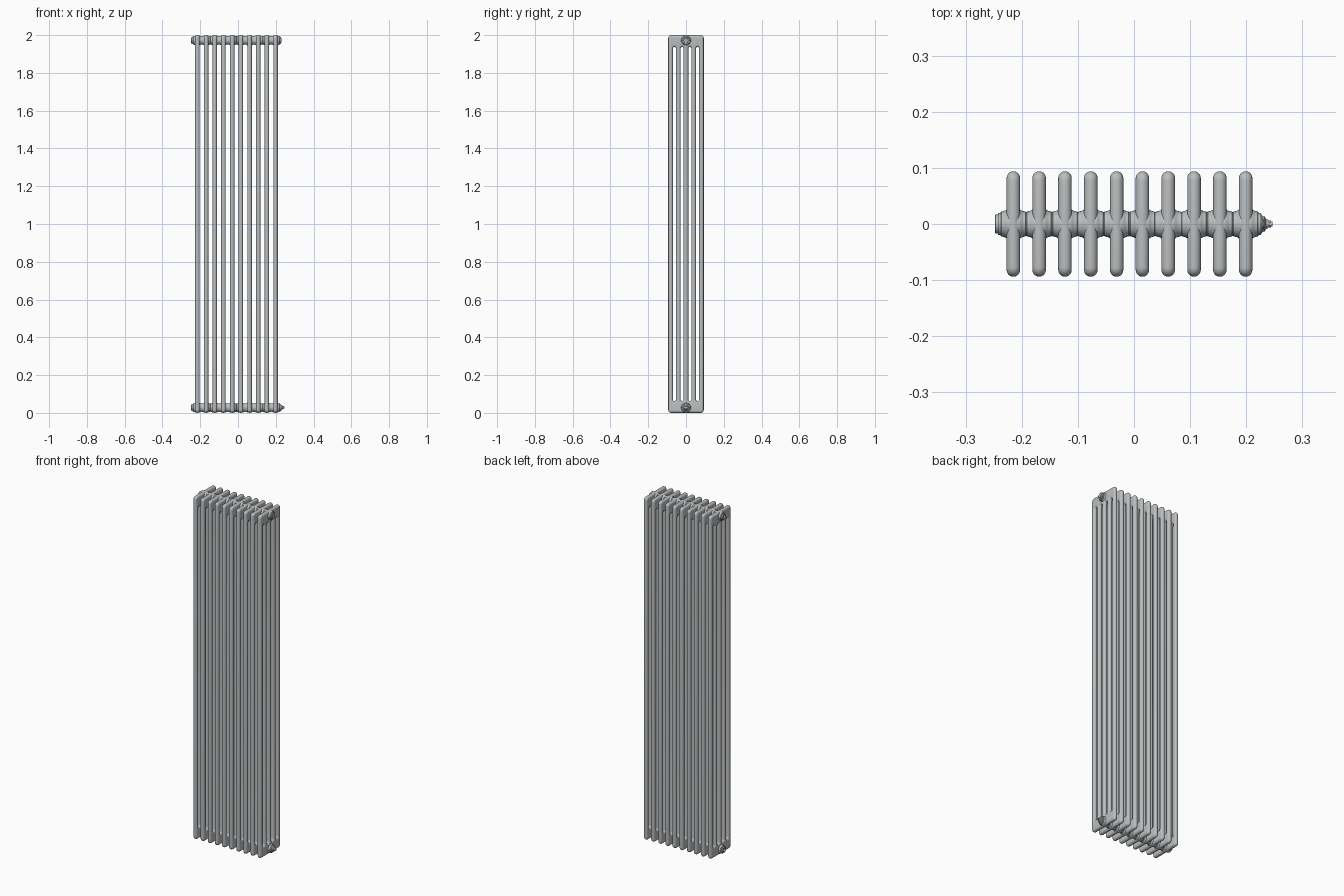
import bpy, bmesh, math
from mathutils import Matrix

cube = bpy.data.objects.get("Cube")
if cube:
    bpy.data.objects.remove(cube, do_unlink=True)

COUNT, PITCH, FIRST_X = 10, 0.046, -0.215
TUBE_R, COLUMN_GAP = 0.012, 0.0407
HUB_LOW, HUB_HIGH = 0.028, 1.972

grey = bpy.data.materials.new("light_grey_enamel")
grey.use_nodes = True
COLOUR = (0.50, 0.52, 0.53, 1)
grey.diffuse_color = COLOUR
grey.node_tree.nodes["Principled BSDF"].inputs["Base Color"].default_value = COLOUR


def add_object(name, data):
    ob = bpy.data.objects.new(name, data)
    bpy.context.collection.objects.link(ob)
    return ob


def smooth(ob, angle=40):
    bpy.ops.object.select_all(action='DESELECT')
    ob.select_set(True)
    bpy.context.view_layer.objects.active = ob
    bpy.ops.object.shade_smooth_by_angle(angle=math.radians(angle))


def rounded_rect(cx, half_w, z0, z1, r, steps=8):
    """Counter-clockwise outline with rounded corners."""
    points = []
    corners = [(cx + half_w - r, z1 - r), (cx - half_w + r, z1 - r),
               (cx - half_w + r, z0 + r), (cx + half_w - r, z0 + r)]
    for quarter, (x, z) in enumerate(corners):
        for i in range(steps + 1):
            a = (quarter + i / steps) * math.pi / 2
            points.append((x + r * math.cos(a), z + r * math.sin(a)))
    return points


def section_mesh():
    """Five joined columns: a thin filled frame with a round bevel."""
    curve = bpy.data.curves.new("section_outline", 'CURVE')
    curve.dimensions = '2D'
    curve.fill_mode = 'BOTH'
    curve.bevel_depth = TUBE_R
    curve.bevel_resolution = 4
    half = 0.094 - TUBE_R
    loops = [rounded_rect(0, half, TUBE_R, 2 - TUBE_R, 0.005)]
    for i in range(4):
        hole_r = COLUMN_GAP / 2 - 0.0006
        y = (i - 1.5) * COLUMN_GAP
        hole = rounded_rect(y, hole_r, 0.063 - TUBE_R, 1.937 + TUBE_R, hole_r - 0.0001)
        loops.append(hole[::-1])
    for loop in loops:
        spline = curve.splines.new('POLY')
        spline.points.add(len(loop) - 1)
        for point, (x, z) in zip(spline.points, loop):
            point.co = (x, z, 0, 1)
        spline.use_cyclic_u = True
    temp = add_object("section_outline", curve)
    bpy.context.view_layer.update()
    graph = bpy.context.evaluated_depsgraph_get()
    mesh = bpy.data.meshes.new_from_object(temp.evaluated_get(graph))
    bpy.data.objects.remove(temp, do_unlink=True)
    # Stand the flat shape up in the side plane
    mesh.transform(Matrix(((0, 0, 1, 0), (1, 0, 0, 0), (0, 1, 0, 0), (0, 0, 0, 1))))
    bm = bmesh.new()
    bm.from_mesh(mesh)
    bmesh.ops.remove_doubles(bm, verts=bm.verts, dist=0.00002)
    bmesh.ops.recalc_face_normals(bm, faces=bm.faces)
    bm.to_mesh(mesh)
    bm.free()
    mesh.materials.clear()
    mesh.materials.append(grey)
    return mesh


def lathe(name, profile, location, sides=32):
    """Spin (x, radius) pairs round the x axis, with closed ends."""
    bm = bmesh.new()
    rings = []
    for x, r in profile:
        rings.append([bm.verts.new((x, r * math.cos(a), r * math.sin(a)))
                      for a in (2 * math.pi * i / sides for i in range(sides))])
    for a, b in zip(rings, rings[1:]):
        for i in range(sides):
            j = (i + 1) % sides
            bm.faces.new((a[i], a[j], b[j], b[i]))
    bm.faces.new(rings[0])
    bm.faces.new(rings[-1])
    bmesh.ops.recalc_face_normals(bm, faces=bm.faces)
    mesh = bpy.data.meshes.new(name)
    bm.to_mesh(mesh)
    bm.free()
    mesh.materials.append(grey)
    ob = add_object(name, mesh)
    ob.location = location
    smooth(ob, 35)
    return ob


# Upright sections
shared = section_mesh()
for i in range(COUNT):
    section = add_object(f"section_{i + 1}", shared)
    section.location.x = FIRST_X + i * PITCH
smooth(section)

# Flared hubs joining neighbouring sections, top and bottom
flare = [(0.010, 0.0265), (0.0125, 0.0255), (0.015, 0.0238), (0.018, 0.0228),
         (0.0215, 0.0225), (0.0222, 0.0212), (0.0231, 0.0212)]
hub = [(-x, r) for x, r in reversed(flare)] + flare
LAST_X = FIRST_X + (COUNT - 1) * PITCH
for level, z in (("lower", HUB_LOW), ("upper", HUB_HIGH)):
    for i in range(COUNT):
        lathe(f"{level}_hub_{i + 1}", hub, (FIRST_X + i * PITCH, 0, z))
    # Open pipe connection on the right end
    lathe(f"{level}_pipe_bush", [(-0.010, 0.011), (-0.010, 0.010), (-0.0325, 0.010),
          (-0.0325, 0.0155), (-0.0315, 0.0165), (-0.027, 0.0165), (-0.027, 0.020),
          (-0.022, 0.020)], (FIRST_X, 0, z))
    # Blanking plug with hexagonal head on the left end
    lathe(f"{level}_plug", [(0.022, 0.020), (0.027, 0.020), (0.027, 0.0175),
          (0.0295, 0.0165), (0.0295, 0.012), (0.031, 0.011)], (LAST_X, 0, z))
    lathe(f"{level}_plug_hexagon", [(0.028, 0.009), (0.0325, 0.009)],
          (LAST_X, 0, z), 6)

# Bleed valve on the lower plug
lathe("bleed_valve_cone", [(0.029, 0.015), (0.034, 0.013), (0.036, 0.009),
      (0.041, 0.007), (0.041, 0.0045), (0.0475, 0.0045)], (LAST_X, 0, HUB_LOW))
lathe("bleed_valve_key", [(0.042, 0.006), (0.045, 0.006)], (LAST_X, 0, HUB_LOW), 6)
